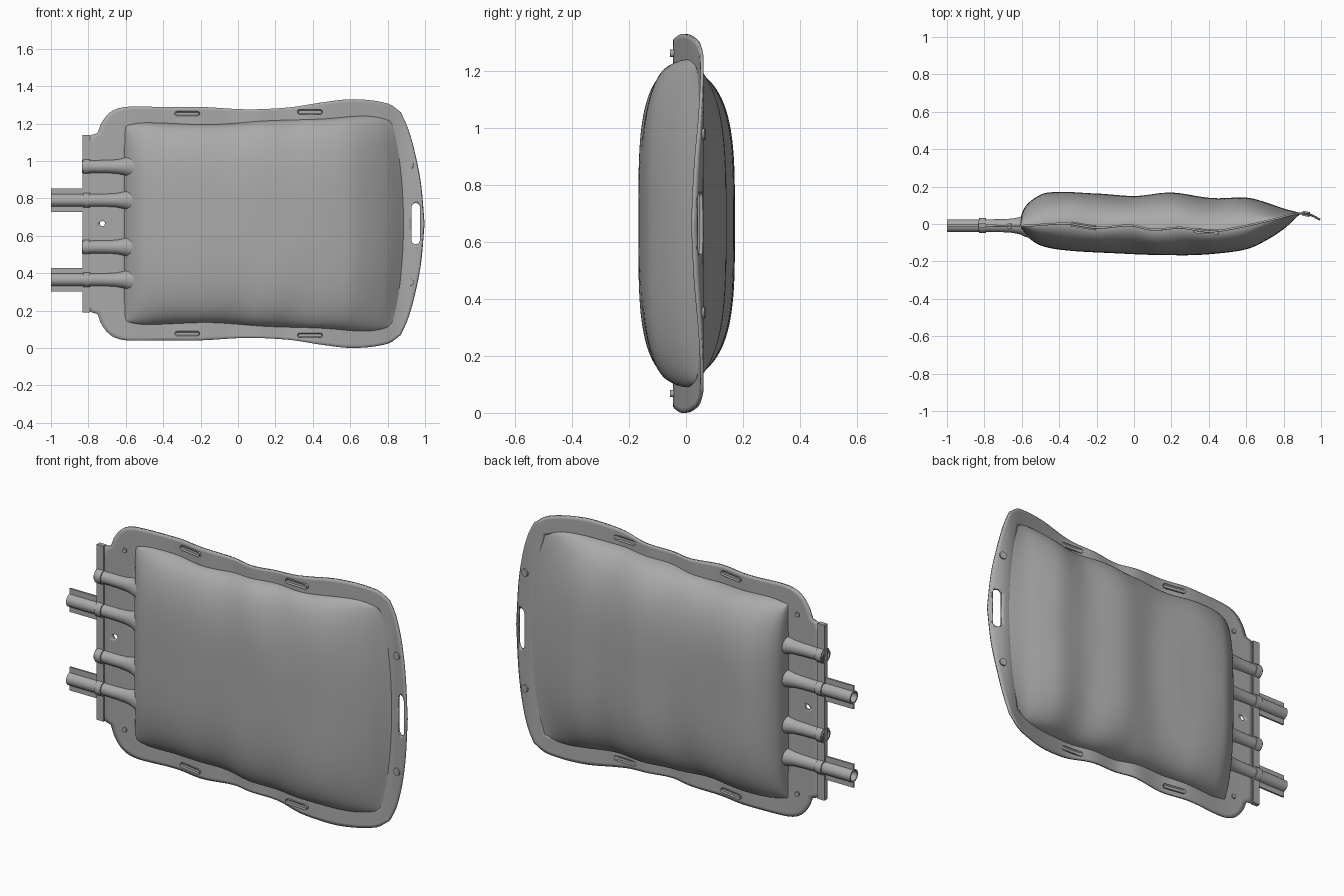
import bpy, bmesh, math
from mathutils import Vector, Matrix

if "Cube" in bpy.data.objects:
    bpy.data.objects.remove(bpy.data.objects["Cube"])

ZC = 0.665  # mid height, the bag is mirrored about it
grey = bpy.data.materials.new("soft grey plastic")
grey.diffuse_color = (0.4, 0.4, 0.4, 1)
grey.use_nodes = True
grey.node_tree.nodes["Principled BSDF"].inputs["Base Color"].default_value = grey.diffuse_color


def table(pts, x):
    """Smooth interpolation through (x, value) points."""
    x = min(max(x, pts[0][0]), pts[-1][0])
    n = len(pts)
    i = max(k for k in range(n - 1) if pts[k][0] <= x)

    def slope(k):
        a, b = pts[max(k - 1, 0)], pts[min(k + 1, n - 1)]
        return (b[1] - a[1]) / (b[0] - a[0])
    (x0, a), (x1, b) = pts[i], pts[i + 1]
    h, t = x1 - x0, (x - x0) / (x1 - x0)
    return ((2*t**3 - 3*t*t + 1)*a + (t**3 - 2*t*t + t)*h*slope(i)
            + (3*t*t - 2*t**3)*b + (t**3 - t*t)*h*slope(i + 1))


SEAM = [(-.83, -.008), (-.6, -.01), (-.36, .002), (-.2, -.02), (-.02, -.008), (.1, -.03),
        (.25, -.02), (.4, -.04), (.55, -.02), (.75, .025), (.87, .055), (.94, .05), (1, .02)]
FRONT = [(-.61, -.01), (-.585, -.05), (-.55, -.085), (-.5, -.115), (-.4, -.137), (-.2, -.152),
         (.2, -.167), (.42, -.16), (.6, -.135), (.7, -.09), (.8, -.025), (.88, .05)]
BACK = [(-.61, -.01), (-.6, .06), (-.55, .125), (-.46, .168), (-.2, .163), (0, .15), (.2, .168),
        (.42, .138), (.6, .14), (.7, .115), (.8, .08), (.88, .06)]
BAG_TOP = [(-.61, .525), (-.5, .54), (-.15, .53), (.15, .55), (.45, .56), (.7, .575), (.88, .54)]


def seam(x):
    return table(SEAM, x)


def bag_xz(u, v):
    """Bag outline mapping for u, v in -1..1."""
    xr = .885 - .055 * v * v
    x = -.61 + (xr + .61) * (u + 1) / 2
    return x, ZC + v * table(BAG_TOP, x)


def finish(name, bm, smooth=True):
    bmesh.ops.recalc_face_normals(bm, faces=bm.faces[:])
    me = bpy.data.meshes.new(name)
    bm.to_mesh(me)
    bm.free()
    ob = bpy.data.objects.new(name, me)
    bpy.context.collection.objects.link(ob)
    me.materials.append(grey)
    bpy.context.view_layer.objects.active = ob
    bpy.ops.object.select_all(action='DESELECT')
    ob.select_set(True)
    if smooth:
        bpy.ops.object.shade_smooth_by_angle(angle=math.radians(35))
    return ob


def grid_faces(bm, rows, closed=False):
    n = len(rows[0])
    for a, b in zip(rows, rows[1:]):
        for j in range(n if closed else n - 1):
            k = (j + 1) % n
            bm.faces.new((a[j], a[k], b[k], b[j]))


# Filled pouch: front and back inflated walls sharing one seam
bm = bmesh.new()
NU, NV = 72, 56
for wall in (FRONT, BACK):
    rows = []
    for i in range(NU + 1):
        u = math.sin(math.pi / 2 * (2 * i / NU - 1))
        xn = -.61 + 1.49 * (u + 1) / 2
        row = []
        for j in range(NV + 1):
            v = math.sin(math.pi / 2 * (2 * j / NV - 1))
            x, z = bag_xz(u, v)
            g = math.sqrt(max(0, 1 - abs(v) ** 3.5))
            # gentle creases that fade in toward the long edges
            g *= 1 - .05 * v * v * math.cos(14 * x + 1)
            y = seam(x) + (table(wall, xn) - seam(xn)) * g
            row.append(bm.verts.new((x, y, z)))
        rows.append(row)
    grid_faces(bm, rows)
bmesh.ops.remove_doubles(bm, verts=bm.verts[:], dist=.0004)
finish("filled_pouch", bm)


def path(pts, n):
    """n + 1 evenly spaced points along a smooth line through pts."""
    d = [0]
    for a, b in zip(pts, pts[1:]):
        d.append(d[-1] + math.dist(a, b))
    xs, zs = ([(s, p[k]) for s, p in zip(d, pts)] for k in (0, 1))
    return [(table(xs, d[-1]*i/n), table(zs, d[-1]*i/n)) for i in range(n + 1)]


# Welded border: ring between the pouch seam and the outer outline
corner_l, corner_r = (-.705, .575), (.87, .595)
top = path([corner_l, (-.67, .605), (-.6, .624), (-.4, .624), (-.2, .624), (.05, .611), (.28, .622),
            (.45, .648), (.62, .665), (.8, .642), corner_r], 60)
right = path([corner_r, (.905, .52), (.94, .4), (.975, .22), (.995, 0)], 24)
left = path([(-.8, 0), (-.8, .25), (-.8, .44), (-.795, .473), (-.755, .48), (-.735, .53), corner_l], 24)
half = left[:-1] + top[:-1] + right
outer = half + [(x, -z) for x, z in reversed(half[1:-1])]
K = .975
inner = [bag_xz(-K, K * i / 24) for i in range(24)]
inner += [bag_xz(K * (2 * i / 60 - 1), K) for i in range(60)]
inner += [bag_xz(K, K * (1 - i / 24)) for i in range(25)]
inner += [(x, 2 * ZC - z) for x, z in reversed(inner[1:-1])]
bm = bmesh.new()
rows = []
for s in range(7):
    t = s / 6
    rows.append([])
    for (x0, z0), (x1, z1) in zip(inner, outer):
        x, z = x0 + (x1 - x0) * t, z0 + (z1 + ZC - z0) * t
        rows[-1].append(bm.verts.new((x, seam(x), z)))
grid_faces(bm, rows, True)
border = finish("welded_border", bm)
mod = border.modifiers.new("thickness", 'SOLIDIFY')
mod.thickness, mod.offset = .011, 0
bpy.ops.object.modifier_apply(modifier="thickness")


def capsule(name, cx, cz, lx, lz, y0, y1, rim=0, angle=0):
    """Rounded bar lx by lz between y0 and y1, with optional recessed middle."""
    bm = bmesh.new()
    r = min(lx, lz) / 2
    pts = []
    for k in range(24):
        a = 2 * math.pi * (k + .5) / 24
        c, s = math.cos(a), math.sin(a)
        pts.append((math.copysign(lx/2 - r, c) + r*c, 0, math.copysign(lz/2 - r, s) + r*s))
    vs = [bm.verts.new((p[0], y0, p[2])) for p in pts]
    bmesh.ops.remove_doubles(bm, verts=vs, dist=1e-5)
    f = bm.faces.new([v for v in vs if v.is_valid])
    ext = bmesh.ops.extrude_face_region(bm, geom=[f])
    bmesh.ops.translate(bm, vec=(0, y1 - y0, 0), verts=[e for e in ext['geom'] if isinstance(e, bmesh.types.BMVert)])
    bmesh.ops.recalc_face_normals(bm, faces=bm.faces[:])
    if rim:
        for f in [f for f in bm.faces if len(f.verts) > 4]:
            n = f.normal.copy()
            bmesh.ops.inset_region(bm, faces=[f], thickness=rim)
            bmesh.ops.translate(bm, vec=n * -.006, verts=f.verts[:])
    bmesh.ops.rotate(bm, matrix=Matrix.Rotation(angle, 3, 'Z'), verts=bm.verts[:])
    bmesh.ops.translate(bm, vec=(cx, 0, cz), verts=bm.verts[:])
    return finish(name, bm)


# Hanging slot and locating hole cut through the border
for cx, lx, lz in ((.95, .045, .22), (-.725, .028, .028)):
    cutter = capsule("hole_cutter", cx, ZC, lx, lz, -.3, .3)
    cutter.hide_render = True
    bpy.context.view_layer.objects.active = border
    mod = border.modifiers.new("hole", 'BOOLEAN')
    mod.operation, mod.object = 'DIFFERENCE', cutter
    bpy.ops.object.modifier_apply(modifier="hole")
    bpy.data.objects.remove(cutter)

# Raised side slots, round studs and small weld dots on the border
for s in (1, -1):
    for x, dz, lx, lz, rim in ((-.27, .588, .135, .026, .006), (.385, .597, .135, .026, .006),
                               (.92, .313, .04, .04, 0), (-.665, .485, .025, .025, 0)):
        y = seam(x)
        tilt = math.atan((seam(x + .05) - seam(x - .05)) / .1)
        ob = capsule("side_slot" if rim else "border_stud", 0, 0, lx, lz, -.013, .013, rim, tilt)
        ob.location = (x, y, ZC + s * dz)


def lathe(name, z, profile, seg=28):
    """Round part along x from (x, radius) points."""
    bm = bmesh.new()
    rows = [[bm.verts.new((x, -.009 + r * math.cos(2*math.pi*k/seg), z + r * math.sin(2*math.pi*k/seg)))
             for k in range(seg)] for x, r in profile]
    grid_faces(bm, rows, True)
    return finish(name, bm)


def box(name, x0, x1, y0, y1, z0, z1):
    bm = bmesh.new()
    bmesh.ops.create_cube(bm, size=1)
    for v in bm.verts:
        v.co = ((x0, x1)[v.co.x > 0], (y0, y1)[v.co.y > 0], (z0, z1)[v.co.z > 0])
    return finish(name, bm, False)


# Flared port sleeves with collars, open at the outer end
for z in (.97, .79, .54, .365):
    lathe("port_sleeve", z, [(-.7, .026), (-.835, .026), (-.835, .034), (-.78, .034), (-.7, .035),
                             (-.65, .038), (-.61, .046), (-.58, .06), (-.54, .07)])
    lathe("port_collar", z, [(-.828, .03), (-.828, .04), (-.792, .04), (-.792, .03)])

# Long winged outlet tubes
for z in (.79, .365):
    lathe("outlet_tube", z, [(-.8, .026), (-1, .026), (-1, .034), (-.8, .034)])
    for s in (1, -1):
        a, b = sorted((z + s * .03, z + s * .063))
        box("tube_wing", -1, -.82, -.014, -.004, a, b)

# Clamp strip across the ports
box("clamp_strip", -.832, -.79, -.02, .004, .19, 1.14)
